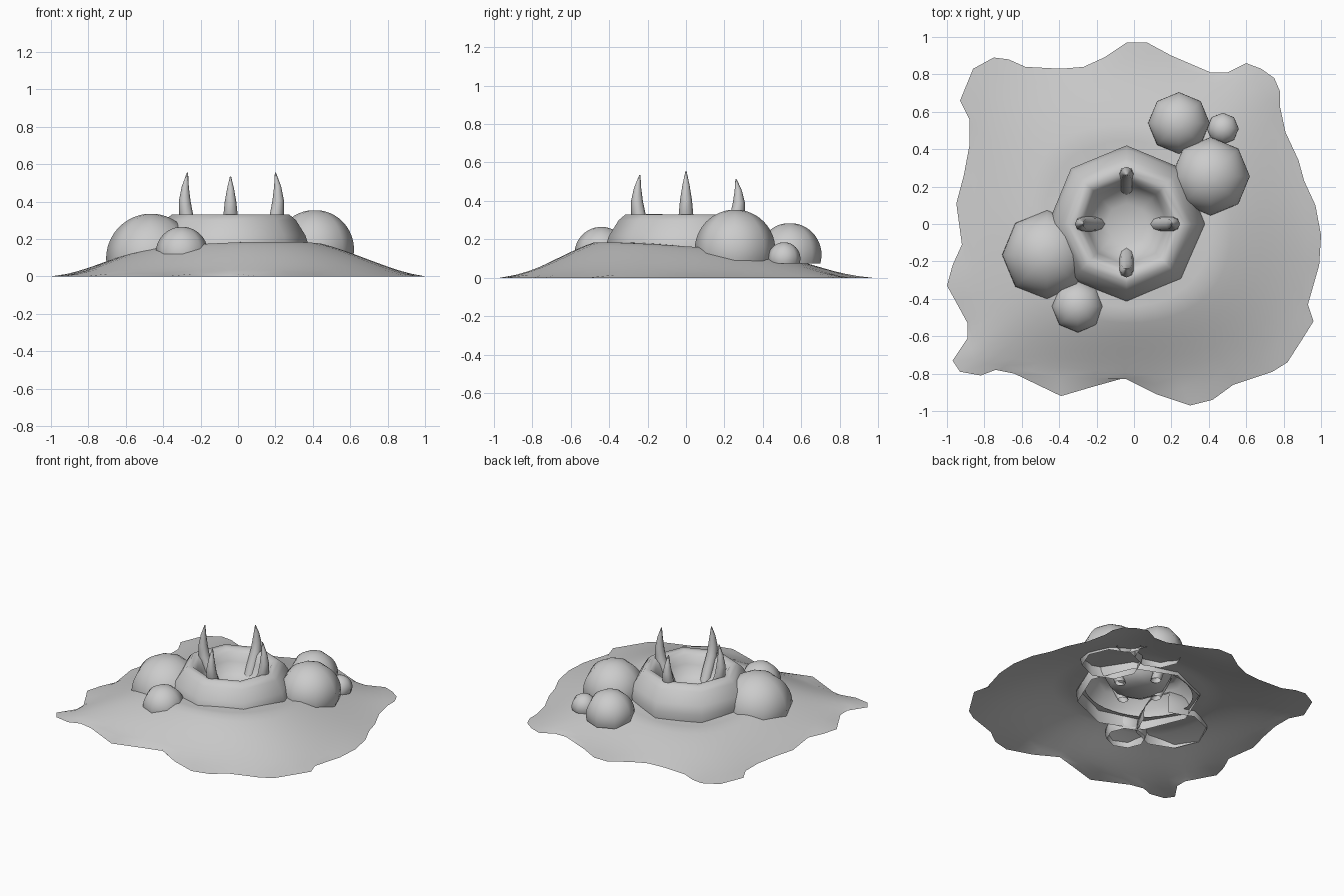
import bpy, bmesh, math
from mathutils import Vector

cube = bpy.data.objects.get("Cube")
if cube:
    bpy.data.objects.remove(cube, do_unlink=True)

stone = bpy.data.materials.new("pale_grey")
stone.use_nodes = True
stone.diffuse_color = (0.6, 0.6, 0.6, 1)
stone.node_tree.nodes["Principled BSDF"].inputs["Base Color"].default_value = (0.6, 0.6, 0.6, 1)

CENTRE = Vector((-0.04, 0, 0))
SIDES = 8


def loft(name, rings, closed_end=False, angle=50, clear=0):
    """Skin closed point rings; faces within the clear radius of the crater are left out."""
    bm = bmesh.new()
    loops = [[bm.verts.new(p) for p in ring] for ring in rings]
    for a, b in zip(loops, loops[1:]):
        n = len(a)
        for i in range(n):
            j = (i + 1) % n
            bm.faces.new((a[i], a[j], b[j], b[i]))
    if closed_end:
        last = loops[-1]
        tip = bm.verts.new(sum((v.co for v in last), Vector()) / len(last))
        for i, v in enumerate(last):
            bm.faces.new((v, last[(i + 1) % len(last)], tip))
    inside = [f for f in bm.faces
              if (f.calc_center_median() - CENTRE).to_2d().length < clear]
    bmesh.ops.delete(bm, geom=inside, context="FACES")
    mesh = bpy.data.meshes.new(name)
    bm.to_mesh(mesh)
    bm.free()
    obj = bpy.data.objects.new(name, mesh)
    bpy.context.collection.objects.link(obj)
    mesh.materials.append(stone)
    bpy.ops.object.select_all(action="DESELECT")
    obj.select_set(True)
    bpy.context.view_layer.objects.active = obj
    bpy.ops.object.shade_smooth_by_angle(angle=math.radians(angle))


def circle(centre, radius, z, sides=SIDES):
    return [Vector((centre.x + radius * math.cos(math.tau * i / sides),
                    centre.y + radius * math.sin(math.tau * i / sides), z))
            for i in range(sides)]


# Ragged outline of the ground, counter-clockwise from the right, in hundredths
OUTLINE = [
    (100, -6), (97, 10), (91, 23), (88, 34), (81, 49), (78, 63), (78, 71),
    (75, 78), (68, 83), (60, 86), (50, 81), (41, 81), (20, 90), (7, 97),
    (-4, 97), (-16, 89), (-27, 84), (-39, 83), (-58, 84), (-67, 88),
    (-75, 89), (-86, 83), (-93, 66), (-88, 56), (-88, 42), (-91, 26),
    (-95, 11), (-92, -11), (-97, -22), (-100, -33), (-95, -42), (-89, -53),
    (-89, -61), (-97, -73), (-93, -79), (-82, -81), (-74, -78), (-64, -80),
    (-39, -92), (-22, -87), (-4, -82), (12, -91), (30, -97), (42, -94),
    (53, -86), (74, -79), (82, -74), (91, -60), (96, -52), (93, -43), (99, -22),
]


# Ground mound: even slope up to a soft plateau, highest at the front
def mound_rings(steps):
    edge = [Vector((x / 100, y / 100, 0)) for x, y in OUTLINE]
    rings = []
    for k in range(steps + 1):
        t = k / steps
        s = min(t / 0.75, 1)
        rise = 0.3 * s * s * (3 - 2 * s) + 0.7 * s
        ring = []
        for e in edge:
            out = e - CENTRE
            p = e.lerp(CENTRE + out.normalized() * 0.36, t)
            theta = math.atan2(out.y, out.x)
            p.z = rise * (0.145 + 0.04 * math.cos(theta + math.radians(62)))
            ring.append(p)
        rings.append(ring)
        # the ragged edge softens further in
        for _ in range(2):
            edge = [(edge[i - 1] + 2 * e + edge[(i + 1) % len(edge)]) / 4
                    for i, e in enumerate(edge)]
    return rings


loft("ground_mound", mound_rings(12), angle=80)

# Crater: outer wall, rounded rim and inner bowl
CRATER = [(0.41, 0.085), (0.42, 0.16), (0.40, 0.22), (0.35, 0.30), (0.315, 0.33),
          (0.275, 0.33), (0.245, 0.305), (0.22, 0.25), (0.19, 0.19), (0.11, 0.15)]
loft("crater_ring", [circle(CENTRE, r, z) for r, z in CRATER], closed_end=True, angle=60)


# Boulders: open-bottomed domes, all cut at the same low level
def dome(name, x, y, radius, top):
    rings = []
    base = top - radius
    start = math.asin((0.075 - base) / radius)
    for i in range(14):
        a = start + (math.radians(83) - start) * i / 13
        rings.append(circle(Vector((x, y, 0)), radius * math.cos(a), base + radius * math.sin(a)))
    loft(name, rings, closed_end=True, clear=0.3)


dome("large_back_boulder", 0.41, 0.255, 0.21, 0.355)
dome("medium_back_boulder", 0.24, 0.54, 0.165, 0.285)
dome("small_back_boulder", 0.475, 0.51, 0.085, 0.185)
dome("large_front_boulder", -0.465, -0.165, 0.24, 0.335)
dome("small_front_boulder", -0.30, -0.44, 0.14, 0.265)

# Fangs: distance from the crater centre, height and thickness along each curve
FANG = [(0.15, 0.15, 0.036), (0.195, 0.24, 0.04), (0.238, 0.33, 0.038),
        (0.245, 0.40, 0.031), (0.242, 0.47, 0.019), (0.230, 0.54, 0.003)]


def fang(name, angle, tip, shift):
    direction = Vector((math.cos(angle), math.sin(angle), 0))
    rings = []
    for r, z, w in FANG:
        if z > 0.33:
            z = 0.33 + (z - 0.33) * (tip - 0.33) / 0.21
        rings.append(circle(CENTRE + direction * (r + shift), w, z))
    loft(name, rings, closed_end=True)


fang("left_fang", 0, 0.555, 0.01)
fang("back_fang", math.pi / 2, 0.515, 0.03)
fang("right_fang", math.pi, 0.555, 0)
fang("front_fang", -math.pi / 2, 0.535, 0.01)
